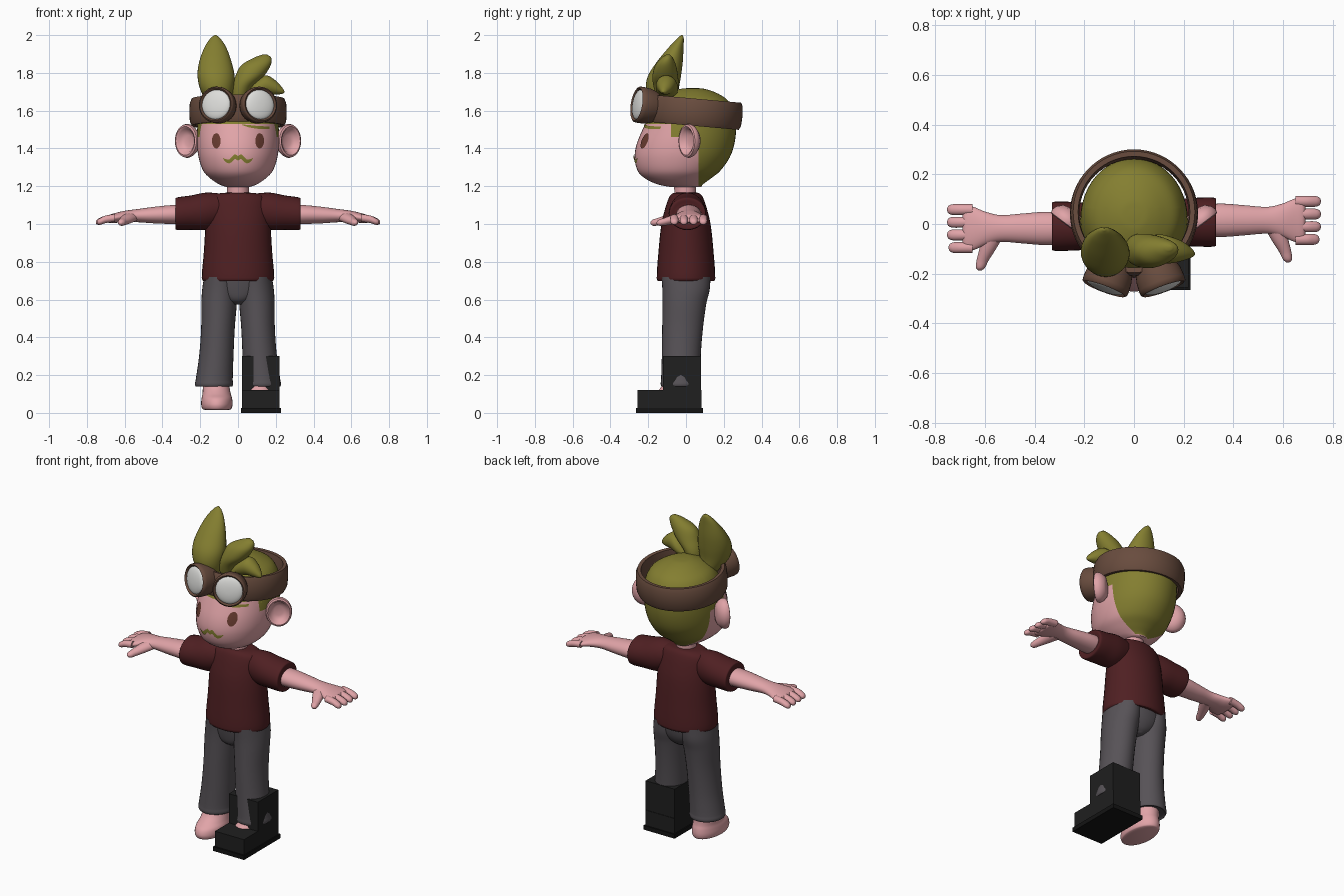
import bpy, bmesh, math
from mathutils import Vector, Matrix
from mathutils.bvhtree import BVHTree

cube = bpy.data.objects.get("Cube")
if cube:
    bpy.data.objects.remove(cube)


def material(name, r, g, b):
    m = bpy.data.materials.new(name)
    m.use_nodes = True
    m.diffuse_color = (r, g, b, 1)
    m.node_tree.nodes["Principled BSDF"].inputs["Base Color"].default_value = (r, g, b, 1)
    return m


SKIN = material("skin pink", .75, .37, .39)
HAIR = material("olive hair", .23, .21, .03)
SHIRT = material("dark red cloth", .078, .014, .016)
CLOTH = material("grey cloth", .095, .085, .095)
LEATHER = material("brown leather", .14, .072, .048)
GLASS = material("pale glass", .72, .72, .7)
EYE = material("eye brown", .14, .045, .03)
BOOT = material("boot black", .014, .014, .014)
SOLE = material("sole black", .007, .007, .007)


def finish(name, bm, mats, recalc=True):
    if recalc:
        bmesh.ops.recalc_face_normals(bm, faces=bm.faces[:])
    mesh = bpy.data.meshes.new(name)
    bm.to_mesh(mesh)
    for m in mats:
        mesh.materials.append(m)
    mesh.shade_smooth()
    mesh.set_sharp_from_angle(angle=math.radians(50))
    ob = bpy.data.objects.new(name, mesh)
    bpy.context.collection.objects.link(ob)
    return ob


def bridge(bm, rows, cap):
    """Joins closed rows of vertices with quads, and caps the ends."""
    for a, b in zip(rows, rows[1:]):
        for i in range(len(a)):
            j = (i + 1) % len(a)
            bm.faces.new((a[i], a[j], b[j], b[i]))
    if cap:
        bm.faces.new(rows[0])
        bm.faces.new(rows[-1])


def smooth_rings(rings, steps=5):
    """Hermite curve through the rings, spaced by distance."""
    p = [Vector(r) for r in rings]
    u = [0]
    for a, b in zip(p, p[1:]):
        u.append(u[-1] + (b - a).length)
    last = len(p) - 1
    tan = []
    for i in range(len(p)):
        a, b = max(i - 1, 0), min(i + 1, last)
        tan.append((p[b] - p[a]) / (u[b] - u[a]))
    out = []
    for i in range(last):
        h = u[i + 1] - u[i]
        for k in range(steps):
            t = k / steps
            s = t * t * (3 - 2 * t)
            out.append(p[i] * (1 - s) + p[i + 1] * s
                       + tan[i] * (h * t * (1 - t) ** 2) - tan[i + 1] * (h * t * t * (1 - t)))
    return out + [p[-1]]


def loft_mesh(axis, rings, side=1, shift=0, sides=32):
    """Each ring: position on the axis, two centre values, two radii."""
    bm = bmesh.new()
    rows = []
    for t, c1, c2, r1, r2 in smooth_rings(rings):
        row = []
        for i in range(sides):
            a = math.tau * i / sides
            p, q = c1 + r1 * math.cos(a), c2 + r2 * math.sin(a)
            x, y, z = {"x": (t, p, q), "y": (p, t, q), "z": (p, q, t)}[axis]
            row.append(bm.verts.new((x * side, y + shift, z)))
        rows.append(row)
    bridge(bm, rows, True)
    return bm


def loft(name, mat, axis, rings, side=1, shift=0, sides=32):
    return finish(name, loft_mesh(axis, rings, side, shift, sides), [mat])


def lathe(name, mat, profile, loc, direction, sx=1, cap=True, sides=40):
    """Spins (radius, height) points about a direction."""
    bm = bmesh.new()
    rows = [[bm.verts.new((sx * r * math.cos(math.tau * i / sides), r * math.sin(math.tau * i / sides), h))
             for i in range(sides)] for r, h in profile]
    bridge(bm, rows, cap)
    bmesh.ops.remove_doubles(bm, verts=bm.verts[:], dist=.0001)
    turn = Vector(direction).to_track_quat("Z", "Y").to_matrix().to_4x4()
    bm.transform(Matrix.Translation(loc) @ turn)
    return finish(name, bm, [mat])


def box(name, mat, lo, hi):
    bm = bmesh.new()
    bmesh.ops.create_cube(bm, size=1)
    lo, hi = Vector(lo), Vector(hi)
    bm.transform(Matrix.Translation((lo + hi) / 2) @ Matrix.Diagonal((hi - lo).to_4d()))
    return finish(name, bm, [mat])


# Head: rows of height, front, back and half width
head_rows = [(1.195, -.08, .08, .06), (1.21, -.15, .09, .1), (1.24, -.215, .13, .145),
             (1.28, -.255, .18, .183), (1.35, -.272, .23, .208), (1.42, -.262, .255, .217),
             (1.5, -.23, .265, .216), (1.58, -.19, .258, .207), (1.65, -.15, .225, .175),
             (1.69, -.1, .17, .12), (1.715, -.03, .1, .06), (1.72, .02, .05, .015)]
bm = loft_mesh("z", [(z, 0, (f + b) / 2, w, (b - f) / 2) for z, f, b, w in head_rows], sides=48)
face_tree = BVHTree.FromBMesh(bm)

# Hair cap is cut into the head: the back, the crown and the sideburns
for co, no in (((0, .065, 0), (0, 1, 0)), ((0, -.08, 0), (0, 1, 0)),
               ((0, 0, 1.53), (0, 0, 1)), ((0, 0, 1.46), (0, 0, 1))):
    bmesh.ops.bisect_plane(bm, geom=bm.verts[:] + bm.edges[:] + bm.faces[:], plane_co=co, plane_no=no)
for f in bm.faces:
    c = f.calc_center_median()
    if (c.y > .065 and c.z > 1.2) or c.z > 1.53 or (c.y > -.08 and c.z > 1.46):
        f.material_index = 1
finish("head", bm, [SKIN, HAIR])


def face_plate(name, mat, columns, rows=4):
    """Thin plate laid on the face; columns are x, low z, high z."""
    bm = bmesh.new()
    grid = []
    for x, lo, hi in columns:
        col = []
        for j in range(rows + 1):
            z = lo + (hi - lo) * j / rows
            hit = face_tree.ray_cast(Vector((x, -1, z)), Vector((0, 1, 0)))[0]
            col.append(bm.verts.new((x, (hit.y if hit else 0) - .005, z)))
        grid.append(col)
    for a, b in zip(grid, grid[1:]):
        for j in range(rows):
            bm.faces.new((a[j], b[j], b[j + 1], a[j + 1]))
    finish(name, bm, [mat], recalc=False)


for side, word in ((1, "left"), (-1, "right")):
    angles = [math.pi * (1 - i / 14) for i in range(15)]
    face_plate(word + "_eye", EYE, [(side * .115 + .023 * math.cos(a), 1.44 - .04 * math.sin(a),
                                     1.44 + .04 * math.sin(a) + .0005) for a in angles])
half = [(.016, 1.346, 1.37), (.03, 1.33, 1.358), (.047, 1.32, 1.342), (.064, 1.327, 1.343), (.08, 1.346, 1.349)]
face_plate("moustache", HAIR, [(-x, a, b) for x, a, b in half[::-1]] + [(0, 1.336, 1.36)] + half)
face_plate("left_eyebrow", HAIR, [(.02, 1.524, 1.527), (.06, 1.511, 1.524), (.11, 1.503, 1.518),
                                  (.16, 1.503, 1.517), (.205, 1.506, 1.516)])

# Hair tufts
loft("tall_tuft", HAIR, "z", [
    (1.62, -.09, -.1, .05, .06), (1.7, -.11, -.125, .085, .085), (1.78, -.116, -.115, .098, .088),
    (1.86, -.12, -.085, .085, .068), (1.94, -.12, -.05, .055, .037), (1.985, -.12, -.028, .024, .016),
    (2, -.12, -.022, .004, .004)])
loft("middle_tuft", HAIR, "z", [
    (1.64, 0, -.1, .04, .05), (1.72, .02, -.105, .055, .065), (1.78, .06, -.11, .075, .068),
    (1.84, .095, -.108, .078, .055), (1.88, .13, -.1, .046, .03), (1.897, .142, -.095, .012, .01)])
loft("small_tuft", HAIR, "x", [
    (.04, -.1, 1.67, .04, .03), (.1, -.1, 1.715, .058, .05), (.15, -.105, 1.735, .053, .052),
    (.2, -.11, 1.722, .037, .037), (.235, -.117, 1.705, .016, .016), (.245, -.12, 1.7, .004, .004)])

# Headband and goggles
band = [(.225, -.07), (.245, -.072), (.255, -.05), (.258, 0), (.255, .05), (.245, .072), (.225, .07), (.22, 0)]
lathe("headband", LEATHER, band + band[:1], (0, .042, 1.592), (0, .09, 1), cap=False, sides=56)
for side, word in ((1, "left"), (-1, "right")):
    place, aim = (side * .115, -.25, 1.632), (side * .34, -.92, .15)
    lathe(word + "_goggle_rim", LEATHER, [(.07, -.09), (.082, -.09), (.094, -.05), (.097, -.01), (.095, .008),
                                          (.088, .013), (.08, .006), (.076, -.01)], place, aim)
    lathe(word + "_goggle_lens", GLASS, [(.08 * math.cos(a), .022 * math.sin(a)) for a in
                                         [i * math.pi / 16 for i in range(8)]], place, aim)

# Neck and shirt body
loft("neck", SKIN, "z", [(1.1, 0, -.005, .06, .06), (1.17, 0, -.005, .057, .057), (1.24, 0, -.005, .06, .06)])
loft("shirt_body", SHIRT, "z", [
    (.7, 0, 0, .17, .135), (.698, 0, 0, .184, .149), (.715, 0, 0, .192, .155), (.85, 0, 0, .181, .146),
    (1, 0, 0, .172, .13), (1.09, 0, 0, .165, .108), (1.14, 0, 0, .15, .09), (1.16, 0, 0, .11, .075),
    (1.166, 0, 0, .06, .058)])

# Trousers seat
loft("trouser_seat", CLOTH, "z", [(.575, 0, -.005, .03, .07), (.6, 0, -.005, .1, .1),
                                  (.65, 0, 0, .165, .12), (.74, 0, 0, .182, .135)])

for side, word in ((1, "left"), (-1, "right")):
    shift = .015 if side > 0 else -.018
    # Ear
    lathe(word + "_ear", SKIN, [(.03, -.04), (.06, -.034), (.083, -.012), (.09, .006), (.086, .02), (.076, .024),
                                (.064, .016), (.055, 0), (.03, -.008)],
          (side * .265, .02, 1.44), (side * .6, -.8, 0), sx=.83)
    # Sleeve, arm and hand
    loft(word + "_sleeve", SHIRT, "x", [
        (.08, 0, 1.08, .07, .08), (.17, 0, 1.068, .092, .098), (.25, 0, 1.06, .098, .091),
        (.315, 0, 1.055, .099, .087), (.33, 0, 1.054, .095, .082), (.328, 0, 1.054, .07, .055)], side, shift / 2)
    loft(word + "_arm", SKIN, "x", [
        (.25, 0, 1.05, .06, .052), (.35, 0, 1.05, .067, .05), (.45, 0, 1.047, .06, .043),
        (.54, 0, 1.044, .054, .034), (.6, 0, 1.04, .068, .03), (.65, 0, 1.032, .088, .026),
        (.68, 0, 1.027, .09, .022), (.69, 0, 1.025, .07, .014)], side, shift)
    for i in range(4):
        y = .076 - .051 * i
        tip = .752 - .006 * (i == 3)
        loft(f"{word}_finger_{i + 1}", SKIN, "x", [
            (.65, y, 1.032, .022, .02), (.7, y, 1.025, .022, .02), (tip - .018, y, 1.014, .021, .018),
            (tip - .004, y, 1.01, .014, .012), (tip, y, 1.009, .005, .004)], side, shift, 16)
    loft(word + "_thumb", SKIN, "y", [
        (-.02, .565, 1.038, .045, .028), (-.08, .588, 1.025, .034, .025), (-.13, .61, 1.012, .024, .02),
        (-.158, .618, 1.007, .018, .016), (-.17, .62, 1.006, .006, .005)], side, shift, 20)
    # Trouser leg and foot
    loft(word + "_trouser_leg", CLOTH, "z", [
        (.145, .127, -.028, .085, .09), (.14, .127, -.028, .096, .101), (.152, .127, -.028, .101, .106),
        (.175, .126, -.028, .098, .104), (.3, .115, -.025, .091, .103), (.45, .106, -.018, .089, .108),
        (.58, .1, -.008, .094, .116), (.65, .095, 0, .095, .125), (.72, .09, 0, .09, .13)], side)
    loft(word + "_foot", SKIN, "z", [
        (.016, .112, -.08, .065, .12), (.022, .112, -.08, .077, .134), (.045, .112, -.08, .083, .14),
        (.075, .112, -.075, .081, .132), (.1, .113, -.06, .075, .11), (.13, .115, -.045, .071, .092),
        (.2, .115, -.02, .06, .07)], side)

# Blocky boot on the left foot
box("boot_sole", SOLE, (.015, -.265, 0), (.227, .09, .026))
box("boot_toe", BOOT, (.022, -.256, .02), (.22, .083, .12))
box("boot_shaft", BOOT, (.022, -.121, .11), (.22, .08, .3))
